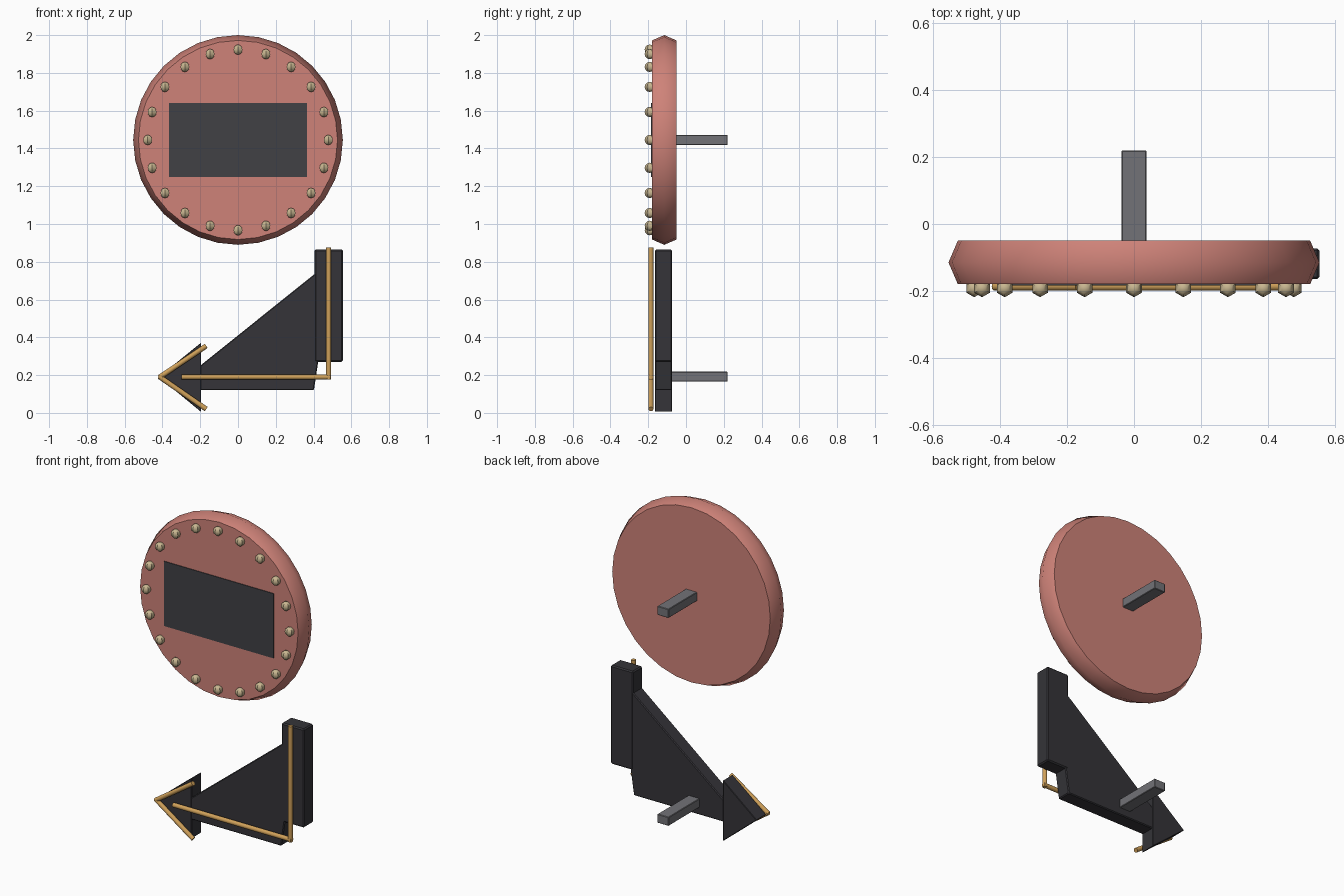
import bpy, bmesh, math
from mathutils import Vector

if "Cube" in bpy.data.objects:
    bpy.data.objects.remove(bpy.data.objects["Cube"])


def material(name, rgb):
    m = bpy.data.materials.new(name)
    m.diffuse_color = (*rgb, 1)
    m.use_nodes = True
    m.node_tree.nodes["Principled BSDF"].inputs["Base Color"].default_value = m.diffuse_color
    return m


CORAL = material("coral", (0.62, 0.225, 0.19))
BLACK = material("charcoal", (0.035, 0.034, 0.040))
PANEL = material("dark slate", (0.052, 0.052, 0.060))
GOLD = material("gold", (0.62, 0.35, 0.10))
CREAM = material("cream", (0.58, 0.47, 0.28))
GREY = material("grey", (0.17, 0.17, 0.185))


def finish(bm, name, mat, bevel=0, angle=None):
    bmesh.ops.recalc_face_normals(bm, faces=bm.faces)
    me = bpy.data.meshes.new(name)
    bm.to_mesh(me)
    bm.free()
    me.materials.append(mat)
    ob = bpy.data.objects.new(name, me)
    bpy.context.collection.objects.link(ob)
    if bevel:
        mod = ob.modifiers.new("bevel", 'BEVEL')
        mod.width = bevel
        mod.segments = 1
    if angle:
        bpy.ops.object.select_all(action='DESELECT')
        ob.select_set(True)
        bpy.context.view_layer.objects.active = ob
        bpy.ops.object.shade_smooth_by_angle(angle=math.radians(angle))
    return ob


def plate(name, mat, outline, y0, y1, bevel=0):
    """Extrude an x-z outline from y0 to y1."""
    bm = bmesh.new()
    face = bm.faces.new([bm.verts.new((x, y0, z)) for x, z in outline])
    ext = bmesh.ops.extrude_face_region(bm, geom=[face])["geom"]
    bmesh.ops.translate(bm, vec=(0, y1 - y0, 0),
                        verts=[v for v in ext if isinstance(v, bmesh.types.BMVert)])
    return finish(bm, name, mat, bevel)


def rect(x0, x1, z0, z1):
    return [(x0, z0), (x1, z0), (x1, z1), (x0, z1)]


def tube(name, a, b, r=0.0135, y=-0.186):
    """Round tube between two x-z points."""
    a, b = Vector((a[0], y, a[1])), Vector((b[0], y, b[1]))
    bm = bmesh.new()
    bmesh.ops.create_cone(bm, cap_ends=True, segments=12, radius1=r, radius2=r,
                          depth=(b - a).length)
    q = (b - a).to_track_quat('Z', 'Y')
    for v in bm.verts:
        v.co = q @ v.co + (a + b) / 2
    return finish(bm, name, GOLD, angle=40)


# Round sign disc with a bulging rim
CZ, SIDES = 1.445, 32
bm = bmesh.new()
rings = []
for r, y in [(0.527, -0.18), (0.555, -0.115), (0.527, -0.05)]:
    rings.append([bm.verts.new((r * math.cos(2 * math.pi * i / SIDES), y,
                                CZ + r * math.sin(2 * math.pi * i / SIDES)))
                  for i in range(SIDES)])
for lo, hi in zip(rings, rings[1:]):
    for i in range(SIDES):
        j = (i + 1) % SIDES
        bm.faces.new((lo[i], lo[j], hi[j], hi[i]))
bm.faces.new(rings[0])
bm.faces.new(rings[-1])
finish(bm, "sign_disc", CORAL, angle=50)

# Dark name panel on the disc
plate("sign_panel", PANEL, rect(-0.365, 0.365, 1.25, 1.64), -0.184, -0.178)

# Ring of bulbs
for i in range(20):
    a = 2 * math.pi * i / 20
    bm = bmesh.new()
    bmesh.ops.create_uvsphere(bm, u_segments=6, v_segments=6, radius=0.027)
    bmesh.ops.translate(bm, verts=bm.verts,
                        vec=(0.478 * math.sin(a), -0.192, CZ + 0.478 * math.cos(a)))
    finish(bm, f"bulb_{i + 1}", CREAM, angle=35)

# Wall brackets
plate("upper_bracket", GREY, rect(-0.0375, 0.0375, 1.418, 1.472), -0.08, 0.22, 0.003)
plate("lower_bracket", GREY, rect(-0.0375, 0.0375, 0.165, 0.218), -0.10, 0.22, 0.003)

# Arrow: upright, sloping body and pointed head
plate("arrow_upright", BLACK, rect(0.405, 0.555, 0.27, 0.865), -0.165, -0.073, 0.007)
plate("arrow_body", BLACK, [(-0.2, 0.12), (0.402, 0.12), (0.425, 0.275), (0.425, 0.75),
                            (0.405, 0.735), (-0.2, 0.25)], -0.163, -0.075, 0.005)
plate("arrow_head", BLACK, [(-0.42, 0.19), (-0.195, 0.005), (-0.195, 0.372)],
      -0.165, -0.073, 0.003)

# Gold tubes along the arrow
tube("upright_tube", (0.48, 0.178), (0.48, 0.875))
tube("shaft_tube", (-0.30, 0.19), (0.49, 0.19))
tube("head_tube_upper", (-0.418, 0.187), (-0.168, 0.355))
tube("head_tube_lower", (-0.418, 0.193), (-0.168, 0.02))
